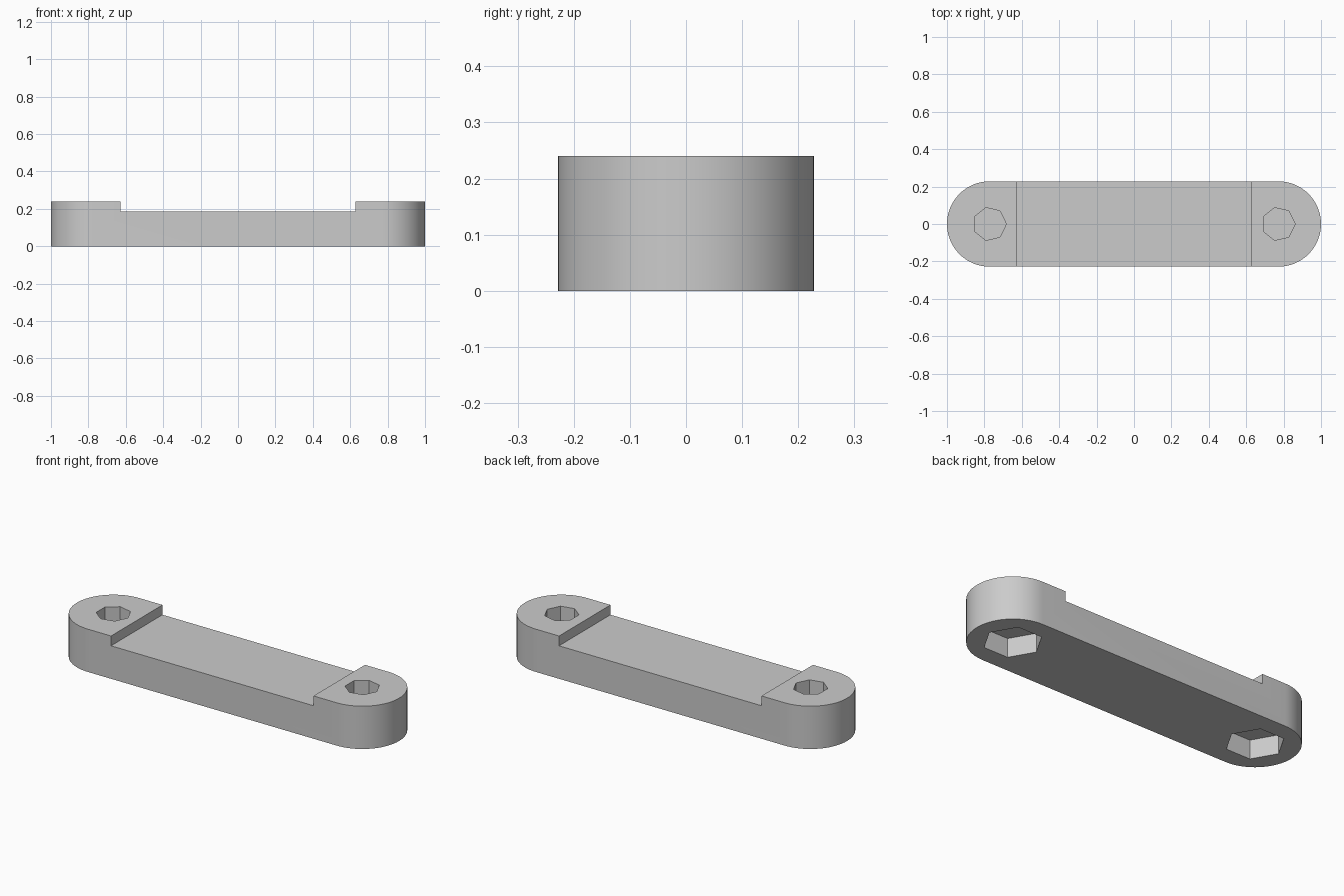
import bpy
import bmesh
from math import pi, cos, sin, radians

cube = bpy.data.objects.get("Cube")
if cube:
    bpy.data.objects.remove(cube, do_unlink=True)

END_RADIUS = 0.228
HOLE_X = 1 - END_RADIUS
HEIGHT = 0.24
RECESS_X = 0.628      # half length of the lowered middle
RECESS_Z = 0.185
POCKET_DEPTH = 0.106
WEB = 0.012           # thin layer between nut pocket and screw hole


def prism(name, outline, z0, z1):
    """Extrude a flat outline between two heights."""
    bm = bmesh.new()
    face = bm.faces.new([bm.verts.new((x, y, z0)) for x, y in outline])
    top = bmesh.ops.extrude_face_region(bm, geom=[face])["geom"]
    verts = [v for v in top if isinstance(v, bmesh.types.BMVert)]
    bmesh.ops.translate(bm, verts=verts, vec=(0, 0, z1 - z0))
    bmesh.ops.recalc_face_normals(bm, faces=bm.faces)
    mesh = bpy.data.meshes.new(name)
    bm.to_mesh(mesh)
    bm.free()
    obj = bpy.data.objects.new(name, mesh)
    bpy.context.collection.objects.link(obj)
    return obj


def polygon(cx, radius, sides):
    """Regular polygon with its first corner pointing to +x."""
    return [(cx + radius * cos(2 * pi * i / sides), radius * sin(2 * pi * i / sides))
            for i in range(sides)]


def cut(target, cutter):
    cutter.hide_render = True
    mod = target.modifiers.new("cut", "BOOLEAN")
    mod.operation = "DIFFERENCE"
    mod.solver = "EXACT"
    mod.object = cutter
    bpy.context.view_layer.objects.active = target
    bpy.ops.object.modifier_apply(modifier=mod.name)
    bpy.data.objects.remove(cutter, do_unlink=True)


# Round-ended bar
STEPS = 36
outline = []
for side, start in ((1, -pi / 2), (-1, pi / 2)):
    for i in range(STEPS + 1):
        a = start + pi * i / STEPS
        outline.append((side * HOLE_X + END_RADIUS * cos(a), END_RADIUS * sin(a)))
bar = prism("link_bar", outline, 0, HEIGHT)

# Lowered middle
w = 2 * END_RADIUS
recess = [(-RECESS_X, -w), (RECESS_X, -w), (RECESS_X, w), (-RECESS_X, w)]
cut(bar, prism("recess_cutter", recess, RECESS_Z, 2 * HEIGHT))

# Screw holes from above and hexagonal nut pockets from below
for x in (-HOLE_X, HOLE_X):
    cut(bar, prism("hole_cutter", polygon(x, 0.0895, 7), POCKET_DEPTH + WEB, 2 * HEIGHT))
    cut(bar, prism("pocket_cutter", polygon(x, 0.149, 6), -HEIGHT, POCKET_DEPTH))

# Grey plastic
grey = bpy.data.materials.new("grey_plastic")
grey.use_nodes = True
colour = (0.6, 0.6, 0.6, 1)
grey.diffuse_color = colour
grey.node_tree.nodes["Principled BSDF"].inputs["Base Color"].default_value = colour
bar.data.materials.clear()
bar.data.materials.append(grey)
for p in bar.data.polygons:
    p.material_index = 0

bpy.ops.object.select_all(action="DESELECT")
bar.select_set(True)
bpy.context.view_layer.objects.active = bar
bpy.ops.object.shade_smooth_by_angle(angle=radians(30))
